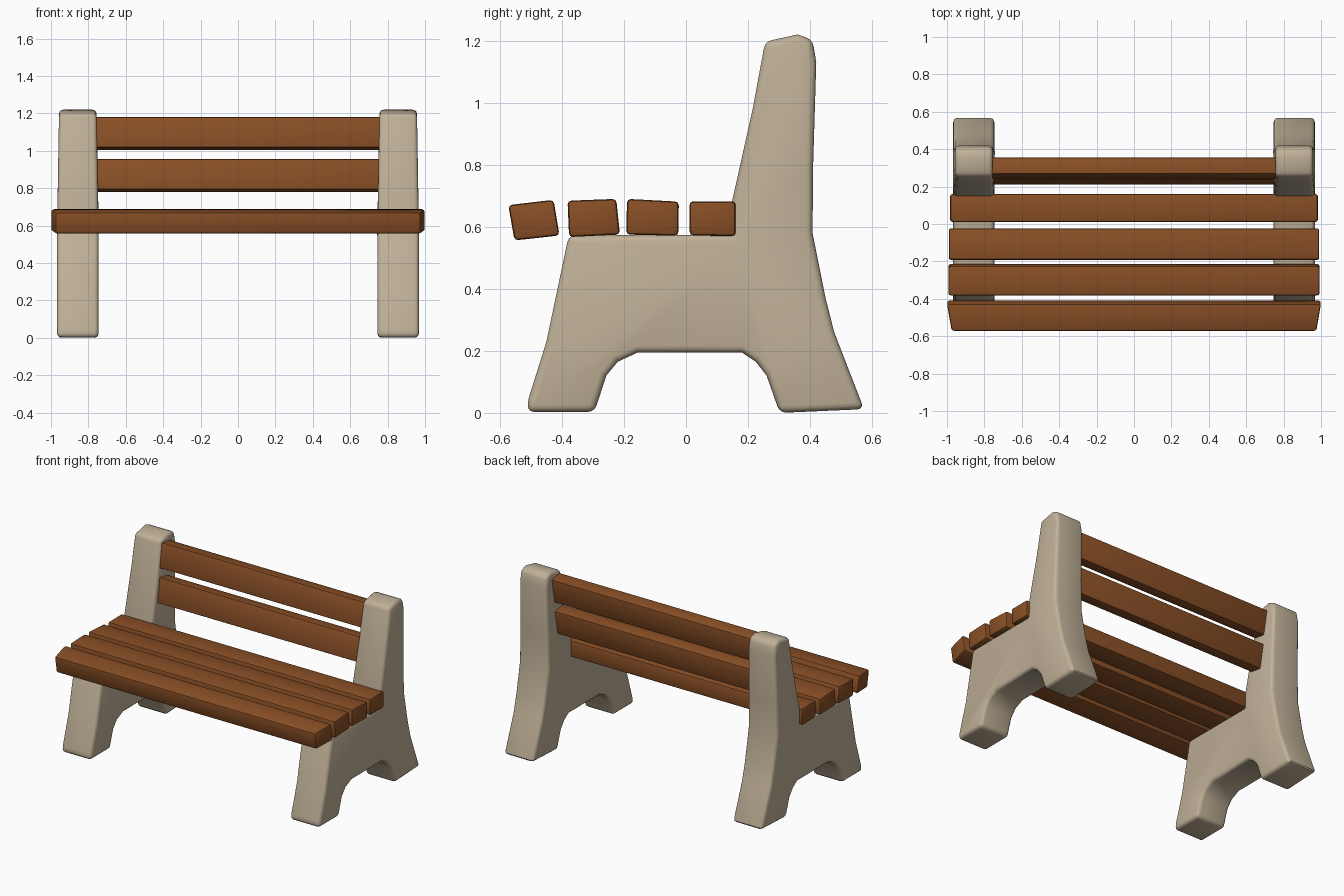
import bpy, bmesh, math

if "Cube" in bpy.data.objects:
    bpy.data.objects.remove(bpy.data.objects["Cube"])


def material(name, rgb):
    m = bpy.data.materials.new(name)
    m.diffuse_color = (*rgb, 1)
    m.use_nodes = True
    m.node_tree.nodes["Principled BSDF"].inputs["Base Color"].default_value = m.diffuse_color
    return m


concrete = material("beige_concrete", (0.53, 0.44, 0.315))
wood = material("brown_wood", (0.25, 0.078, 0.019))


def prism(name, profile, x0, x1, mat, bevel, segments, shape=None):
    """Extrude a (y, z) outline from x0 to x1, then round its edges."""
    bm = bmesh.new()
    a = [bm.verts.new((x0, y, z)) for y, z in profile]
    b = [bm.verts.new((x1, y, z)) for y, z in profile]
    bm.faces.new(a)
    bm.faces.new(b[::-1])
    n = len(profile)
    for i in range(n):
        j = (i + 1) % n
        bm.faces.new((a[i], b[i], b[j], a[j]))
    if shape:
        for v in bm.verts:
            shape(v.co)
    bmesh.ops.recalc_face_normals(bm, faces=bm.faces)
    me = bpy.data.meshes.new(name)
    bm.to_mesh(me)
    bm.free()
    me.materials.append(mat)
    ob = bpy.data.objects.new(name, me)
    bpy.context.collection.objects.link(ob)
    mod = ob.modifiers.new("bevel", "BEVEL")
    mod.width, mod.segments = bevel, segments
    mod.limit_method, mod.angle_limit = "ANGLE", math.radians(35)
    bpy.ops.object.select_all(action="DESELECT")
    ob.select_set(True)
    bpy.context.view_layer.objects.active = ob
    bpy.ops.object.modifier_apply(modifier="bevel")
    bpy.ops.object.shade_smooth_by_angle(angle=math.radians(35))
    return ob


# Concrete end frames: feet, arch, seat ledge and tapering back post
frame = [(-0.512, 0.003), (-0.508, 0.045), (-0.45, 0.23), (-0.378, 0.573),
         (0.148, 0.573), (0.148, 0.68), (0.215, 0.98), (0.255, 1.197),
         (0.36, 1.22), (0.408, 1.203), (0.42, 1.13), (0.41, 0.80),
         (0.408, 0.58), (0.45, 0.37), (0.478, 0.26), (0.574, 0.012),
         (0.302, 0.0), (0.26, 0.12), (0.225, 0.165), (0.18, 0.195),
         (-0.155, 0.195), (-0.22, 0.165), (-0.257, 0.12), (-0.295, 0.003)]


def taper(co):
    # the back post gets slightly thinner towards the top
    t = max(0, (co.z - 0.6) / 0.6)
    mid = math.copysign(0.856, co.x)
    co.x = mid + (co.x - mid) * (1 - 0.09 * t)


for side, s in (("left", -1), ("right", 1)):
    prism(side + "_end_frame", frame, s * 0.746, s * 0.967, concrete, 0.022, 3, taper)

# Seat slats: slightly uneven boards, the front one tipped over the edge
seat = [
    ([(-0.573, 0.67), (-0.427, 0.687), (-0.408, 0.572), (-0.553, 0.556)], 1.0),
    ([(-0.382, 0.684), (-0.225, 0.690), (-0.213, 0.575), (-0.377, 0.567)], 0.992),
    ([(-0.190, 0.690), (-0.023, 0.681), (-0.025, 0.571), (-0.193, 0.575)], 0.99),
    ([(0.011, 0.682), (0.160, 0.682), (0.160, 0.570), (0.012, 0.572)], 0.983),
]


def narrow_front(co):
    # the front board's ends are drawn in at its front edge
    if co.y < -0.5:
        co.x *= 0.975


for i, (outline, half) in enumerate(seat):
    prism(f"seat_slat_{i + 1}", outline, -half, half, wood, 0.012, 2,
          narrow_front if i == 0 else None)

# Backrest slats, leaning back between the posts
lean = math.radians(9.5)
c, s = math.cos(lean), math.sin(lean)
for name, y, z in (("lower", 0.268, 0.868), ("upper", 0.298, 1.092)):
    outline = [(y + u * c + v * s, z - u * s + v * c)
               for u, v in ((-0.045, -0.083), (0.045, -0.083), (0.045, 0.083), (-0.045, 0.083))]
    prism(name + "_back_slat", outline, -0.79, 0.79, wood, 0.008, 2)
